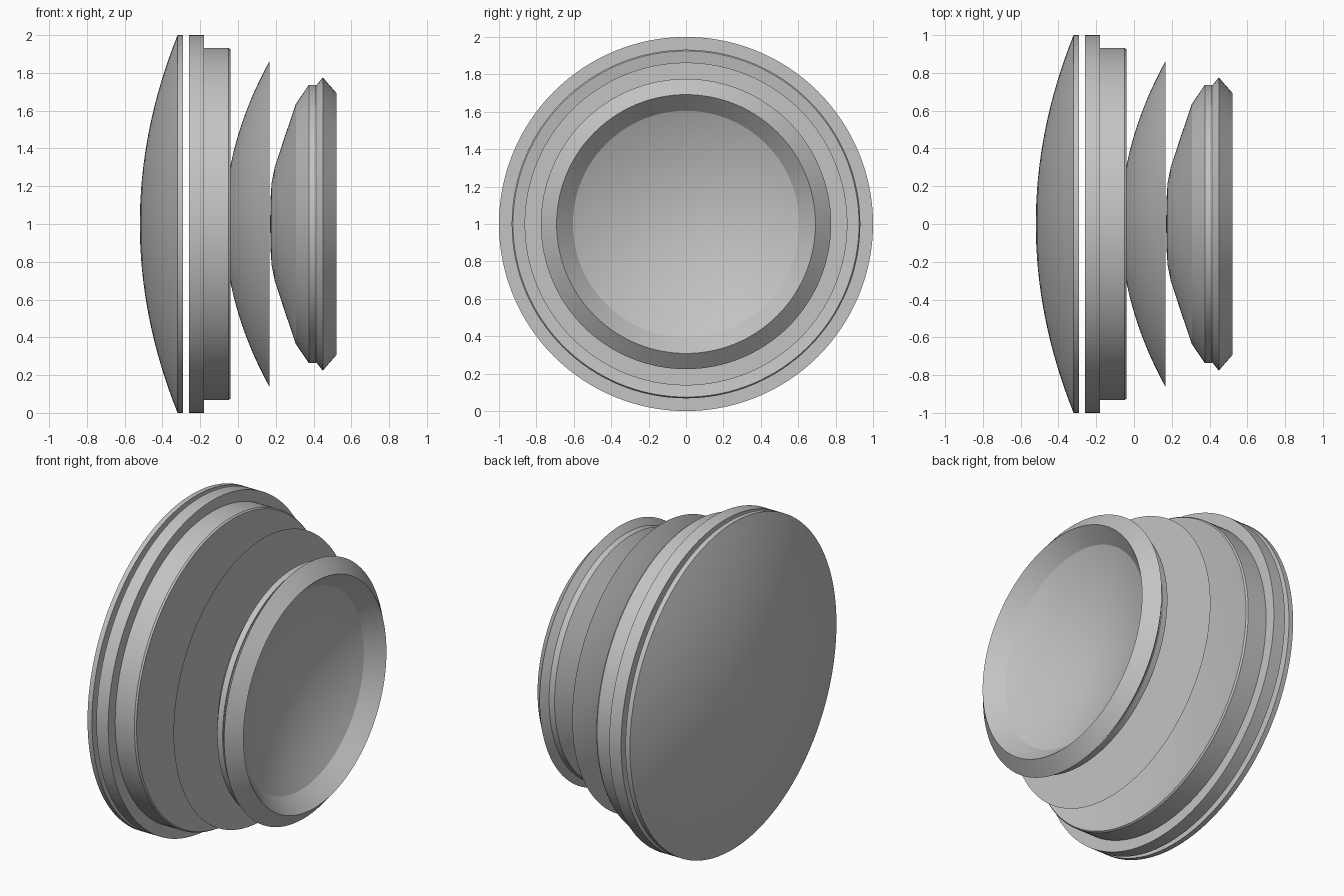
import bpy, bmesh, math

if "Cube" in bpy.data.objects:
    bpy.data.objects.remove(bpy.data.objects["Cube"])

SIDES = 128
grey = bpy.data.materials.new("glass_grey")
grey.diffuse_color = (0.55, 0.55, 0.55, 1)
grey.use_nodes = True
grey.node_tree.nodes["Principled BSDF"].inputs["Base Color"].default_value = grey.diffuse_color


def dome(apex, edge, radius, steps=16):
    """Lens surface from the axis out to its edge, as (x, radius) points."""
    return [(apex + (edge - apex) * (i / steps) ** 2, radius * i / steps)
            for i in range(steps + 1)]


def lathe(name, profile):
    """Turn a profile, starting and ending on the axis, about the x axis."""
    bm = bmesh.new()
    rings = []
    for x, r in profile:
        if r < 1e-6:
            rings.append([bm.verts.new((x, 0, 1))] * SIDES)
        else:
            rings.append([bm.verts.new((x, r * math.cos(a), 1 + r * math.sin(a)))
                          for a in (2 * math.pi * k / SIDES for k in range(SIDES))])
    for p, q in zip(rings, rings[1:]):
        for k in range(SIDES):
            j = (k + 1) % SIDES
            corners = list(dict.fromkeys((p[k], p[j], q[j], q[k])))
            bm.faces.new(corners)
    bmesh.ops.recalc_face_normals(bm, faces=bm.faces)
    mesh = bpy.data.meshes.new(name)
    bm.to_mesh(mesh)
    bm.free()
    mesh.materials.append(grey)
    ob = bpy.data.objects.new(name, mesh)
    bpy.context.collection.objects.link(ob)
    bpy.ops.object.select_all(action='DESELECT')
    ob.select_set(True)
    bpy.context.view_layer.objects.active = ob
    bpy.ops.object.shade_smooth_by_angle(angle=math.radians(10))
    return ob


# Large front lens: convex face, thin rim, flat back
lathe("front_lens", dome(-0.52, -0.32, 1.0) + [(-0.29, 1.0), (-0.29, 0)])

# Second lens: stepped rim, hollow back
lathe("stepped_lens",
      [(-0.26, 0), (-0.26, 1.0), (-0.18, 1.0), (-0.18, 0.932), (-0.05, 0.932)]
      + dome(-0.12, -0.04, 0.925)[::-1])

# Third lens: convex face with a sharp edge and flat back
lathe("middle_lens", dome(-0.07, 0.167, 0.863) + [(0.167, 0)])

# Rear pair: convex face, bevelled rim, flared opening and concave bowl
lathe("rear_lens",
      [(0.17, 0), (0.172, 0.13), (0.178, 0.22), (0.194, 0.3), (0.25, 0.47), (0.306, 0.635),
       (0.375, 0.737), (0.412, 0.737), (0.412, 0.73), (0.449, 0.776), (0.522, 0.692)]
      + dome(0.29, 0.43, 0.605)[::-1])
